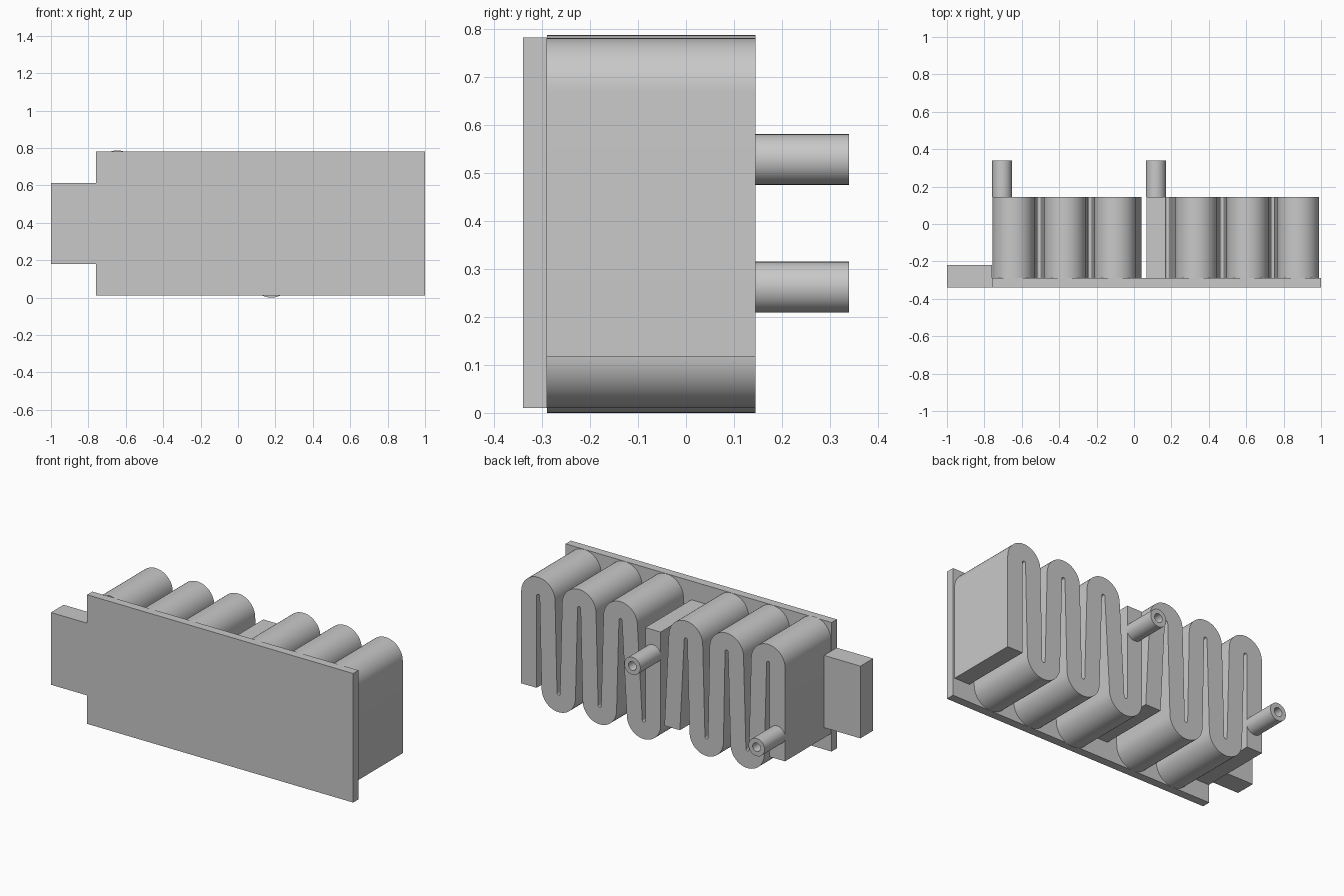
import bpy, bmesh, math
from mathutils import Vector

cube = bpy.data.objects.get("Cube")
if cube:
    bpy.data.objects.remove(cube, do_unlink=True)

grey = bpy.data.materials.new("plain_grey")
grey.use_nodes = True
colour = (0.58, 0.58, 0.58, 1)
grey.diffuse_color = colour
grey.node_tree.nodes["Principled BSDF"].inputs["Base Color"].default_value = colour

FRONT, PLATE_BACK, COIL_BACK, PIPE_BACK = -0.34, -0.29, 0.145, 0.34
R, HALF = 0.061, 0.051      # bend radius of the centreline, half band thickness


def finish(name, bm, smooth=False):
    bmesh.ops.recalc_face_normals(bm, faces=bm.faces[:])
    mesh = bpy.data.meshes.new(name)
    bm.to_mesh(mesh)
    bm.free()
    mesh.materials.append(grey)
    obj = bpy.data.objects.new(name, mesh)
    bpy.context.collection.objects.link(obj)
    if smooth:
        bpy.ops.object.select_all(action='DESELECT')
        obj.select_set(True)
        bpy.context.view_layer.objects.active = obj
        bpy.ops.object.shade_smooth_by_angle(angle=math.radians(30))
    return obj


def box(name, x0, x1, y0, y1, z0, z1):
    bm = bmesh.new()
    bmesh.ops.create_cube(bm, size=1)
    for v in bm.verts:
        v.co = ((x0 + x1) / 2 + v.co.x * (x1 - x0),
                (y0 + y1) / 2 + v.co.y * (y1 - y0),
                (z0 + z1) / 2 + v.co.z * (z1 - z0))
    return finish(name, bm)


def extrude_back(bm, y0, y1):
    """Turn a flat sheet at y0 into a solid reaching y1."""
    res = bmesh.ops.extrude_face_region(bm, geom=bm.faces[:], use_keep_orig=True)
    verts = [g for g in res["geom"] if isinstance(g, bmesh.types.BMVert)]
    bmesh.ops.translate(bm, verts=verts, vec=(0, y1 - y0, 0))


def serpentine(name, bends, top_first, end_angle, start_z, end_z, steps=24):
    """Folded band: bends alternate between top and bottom, joined by tangent legs."""
    centres = [Vector(b) for b in bends]
    tilts = []
    for a, b in zip(centres, centres[1:]):
        d = b - a
        tilts.append(math.acos(2 * R / d.length) - math.atan2(abs(d.y), d.x))
    tilts = [0.0] + tilts + [end_angle]
    rows = []                       # pairs of edge points across the band
    for i, c in enumerate(centres):
        top = (i % 2 == 0) == top_first
        side = 1 if top else -1
        a0, a1 = math.pi - tilts[i], tilts[i + 1]
        for k in range(steps + 1):
            a = a0 + (a1 - a0) * k / steps
            u = Vector((math.cos(a), side * math.sin(a)))
            pair = [c + u * (R + HALF), c + u * (R - HALF)]
            rows.append(pair if top else pair[::-1])
    # Straight end legs, cut off level
    first = [Vector((p.x, start_z)) for p in rows[0]]
    last = [Vector((p.x + (p.y - end_z) * math.tan(end_angle), end_z)) for p in rows[-1]]
    rows = [first] + rows + [last]
    bm = bmesh.new()
    grid = [[bm.verts.new((p.x, PLATE_BACK, p.y)) for p in row] for row in rows]
    for (a, b), (c, d) in zip(grid, grid[1:]):
        bm.faces.new((a, b, d, c))
    extrude_back(bm, PLATE_BACK, COIL_BACK)
    return finish(name, bm, True)


def pipe(name, x, z, outer=0.053, bore=0.026, n=32):
    bm = bmesh.new()
    rings = [[bm.verts.new((x + r * math.cos(math.tau * k / n), COIL_BACK,
                            z + r * math.sin(math.tau * k / n))) for k in range(n)]
             for r in (outer, bore)]
    for k in range(n):
        j = (k + 1) % n
        bm.faces.new((rings[0][k], rings[0][j], rings[1][j], rings[1][k]))
    extrude_back(bm, COIL_BACK, PIPE_BACK)
    return finish(name, bm, True)


# Mounting plate and side tab
box("front_plate", -0.76, 1.0, FRONT, PLATE_BACK, 0.01, 0.782)
box("side_tab", -1.0, -0.76, FRONT, -0.22, 0.18, 0.612)

# Two folded coils
HI, LO = 0.669, 0.122
serpentine("right_coil",
           [(-0.645, 0.675), (-0.508, LO), (-0.37, HI), (-0.237, LO), (-0.1, HI)],
           True, math.radians(3), 0.117, 0.117)
serpentine("left_coil",
           [(0.178, 0.112), (0.332, HI), (0.47, LO), (0.606, HI), (0.742, LO), (0.877, HI)],
           False, 0.0, 0.67, 0.117)

# Inlet and outlet pipes
pipe("right_pipe", -0.705, 0.262)
pipe("left_pipe", 0.117, 0.528)
